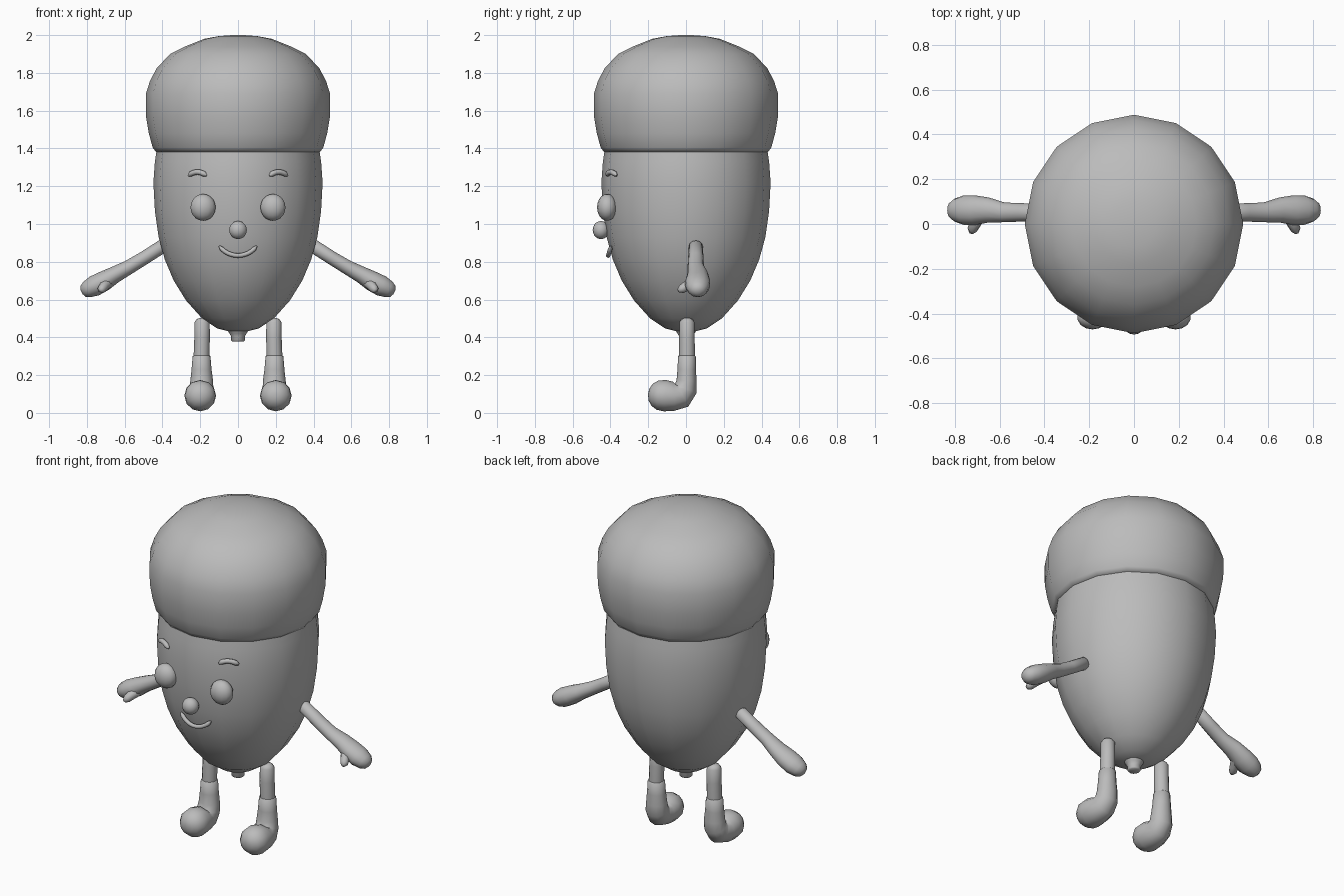
import bpy, bmesh, math
from mathutils import Vector

grey = bpy.data.materials.new("plain grey")
grey.diffuse_color = (0.5, 0.5, 0.5, 1)


def finish(name, bm, angle=60):
    bmesh.ops.recalc_face_normals(bm, faces=bm.faces)
    me = bpy.data.meshes.new(name)
    bm.to_mesh(me)
    bm.free()
    me.materials.append(grey)
    ob = bpy.data.objects.new(name, me)
    bpy.context.collection.objects.link(ob)
    bpy.ops.object.select_all(action='DESELECT')
    ob.select_set(True)
    bpy.context.view_layer.objects.active = ob
    bpy.ops.object.shade_smooth_by_angle(angle=math.radians(angle))
    return ob


def skin(name, rings):
    """Bridge equal rings of points and cap both ends."""
    bm = bmesh.new()
    loops = [[bm.verts.new(p) for p in r] for r in rings]
    n = len(loops[0])
    for a, b in zip(loops, loops[1:]):
        for i in range(n):
            j = (i + 1) % n
            bm.faces.new((a[i], a[j], b[j], b[i]))
    bm.faces.new(loops[0])
    bm.faces.new(loops[-1])
    return finish(name, bm)


def lathe(name, profile, n=16):
    angles = [2 * math.pi * i / n for i in range(n)]
    return skin(name, [[(r * math.cos(a), r * math.sin(a), z) for a in angles] for r, z in profile])


def tube(name, path, side, n=12):
    """Path entries: point, radius along the side axis, radius across it."""
    pts = [Vector(p[0]) for p in path]
    u = Vector(side)
    rings = []
    for i, (p, ru, rv) in enumerate(path):
        t = (pts[min(i + 1, len(pts) - 1)] - pts[max(i - 1, 0)]).normalized()
        v = t.cross(u).normalized()
        w = v.cross(t)
        rings.append([pts[i] + w * (ru * math.cos(a)) + v * (rv * math.sin(a))
                      for a in (2 * math.pi * k / n for k in range(n))])
    return skin(name, rings)


def ball(name, centre, size):
    bm = bmesh.new()
    bmesh.ops.create_uvsphere(bm, u_segments=14, v_segments=10, radius=1)
    for v in bm.verts:
        v.co = Vector(centre) + Vector(a * b for a, b in zip(v.co, size))
    return finish(name, bm)


# Nut body, stem tip and cap
lathe("body", [(0.04, 0.43), (0.11, 0.447), (0.19, 0.50), (0.275, 0.595), (0.34, 0.70),
               (0.387, 0.81), (0.42, 0.93), (0.44, 1.07), (0.448, 1.22), (0.44, 1.33),
               (0.425, 1.43)])
lathe("bottom_tip", [(0.03, 0.378), (0.036, 0.384), (0.036, 0.405), (0.045, 0.42), (0.06, 0.445)], 12)
lathe("cap", [(0.40, 1.385), (0.435, 1.382), (0.452, 1.405), (0.472, 1.48), (0.487, 1.57),
              (0.488, 1.69), (0.465, 1.76), (0.43, 1.825), (0.36, 1.90), (0.28, 1.94),
              (0.18, 1.98), (0.10, 1.995), (0.03, 2.0)])

# Face
ball("nose", (0, -0.45, 0.968), (0.048, 0.044, 0.048))
smile = []
for i in range(13):
    a = math.radians(-144 + 9 * i)
    x = 0.122 * math.cos(a)
    r = 0.005 if i in (0, 12) else 0.012
    smile.append(((x, -math.sqrt(0.412 ** 2 - x * x) + 0.006 * (1 + math.sin(a)), 0.955 + 0.122 * math.sin(a)), r, r))
tube("mouth", smile, (0, 1, 0), 8)

for s, label in ((-1, "left"), (1, "right")):
    ball(label + "_eye", (s * 0.185, -0.418, 1.088), (0.068, 0.053, 0.071))
    brow = []
    for i in range(9):
        k = (i - 4) / 4
        x = 0.215 + 0.048 * k
        r = 0.005 if abs(k) == 1 else 0.014
        brow.append(((s * x, -math.sqrt(0.452 ** 2 - x * x), 1.275 - 0.019 * k * k), r, r))
    tube(label + "_eyebrow", brow, (0, 1, 0), 8)

    # Arm with mitten hand and thumb
    tube(label + "_arm", [((s * x, 0.052 + 0.01 * (x > 0.6), z), ru, rv) for x, z, ru, rv in (
        (0.385, 0.89, 0.02, 0.02), (0.40, 0.882, 0.037, 0.036), (0.50, 0.818, 0.041, 0.036),
        (0.58, 0.77, 0.044, 0.038), (0.65, 0.733, 0.056, 0.044), (0.71, 0.698, 0.066, 0.053),
        (0.76, 0.672, 0.066, 0.055), (0.80, 0.653, 0.052, 0.045), (0.82, 0.643, 0.034, 0.032),
        (0.828, 0.639, 0.012, 0.012))], (0, 1, 0))
    tube(label + "_thumb", [((s * x, y, z), r, r) for x, y, z, r in (
        (0.69, 0.04, 0.69, 0.03), (0.71, 0.0, 0.67, 0.026), (0.722, -0.024, 0.655, 0.023),
        (0.727, -0.04, 0.647, 0.010))], (1, 0, 0), 8)

    # Leg, then the boot bending forward at the ankle
    tube(label + "_leg", [((s * x, 0.005, z), r, r) for x, z, r in (
        (0.193, 0.25, 0.04), (0.193, 0.30, 0.042), (0.19, 0.40, 0.041),
        (0.19, 0.48, 0.04), (0.19, 0.497, 0.028), (0.19, 0.503, 0.01))], (1, 0, 0))
    tube(label + "_boot", [((s * x, y, z), ru, rv) for x, y, z, ru, rv in (
        (0.193, 0.005, 0.305, 0.040, 0.040), (0.193, 0.005, 0.30, 0.047, 0.047),
        (0.193, 0.004, 0.23, 0.053, 0.049), (0.192, 0.003, 0.17, 0.060, 0.053),
        (0.194, -0.003, 0.125, 0.064, 0.062), (0.197, -0.025, 0.095, 0.069, 0.072),
        (0.20, -0.065, 0.088, 0.077, 0.077), (0.20, -0.11, 0.091, 0.084, 0.083),
        (0.20, -0.15, 0.094, 0.080, 0.078), (0.20, -0.18, 0.095, 0.060, 0.058),
        (0.20, -0.196, 0.096, 0.032, 0.032), (0.20, -0.20, 0.096, 0.01, 0.01))], (1, 0, 0))
